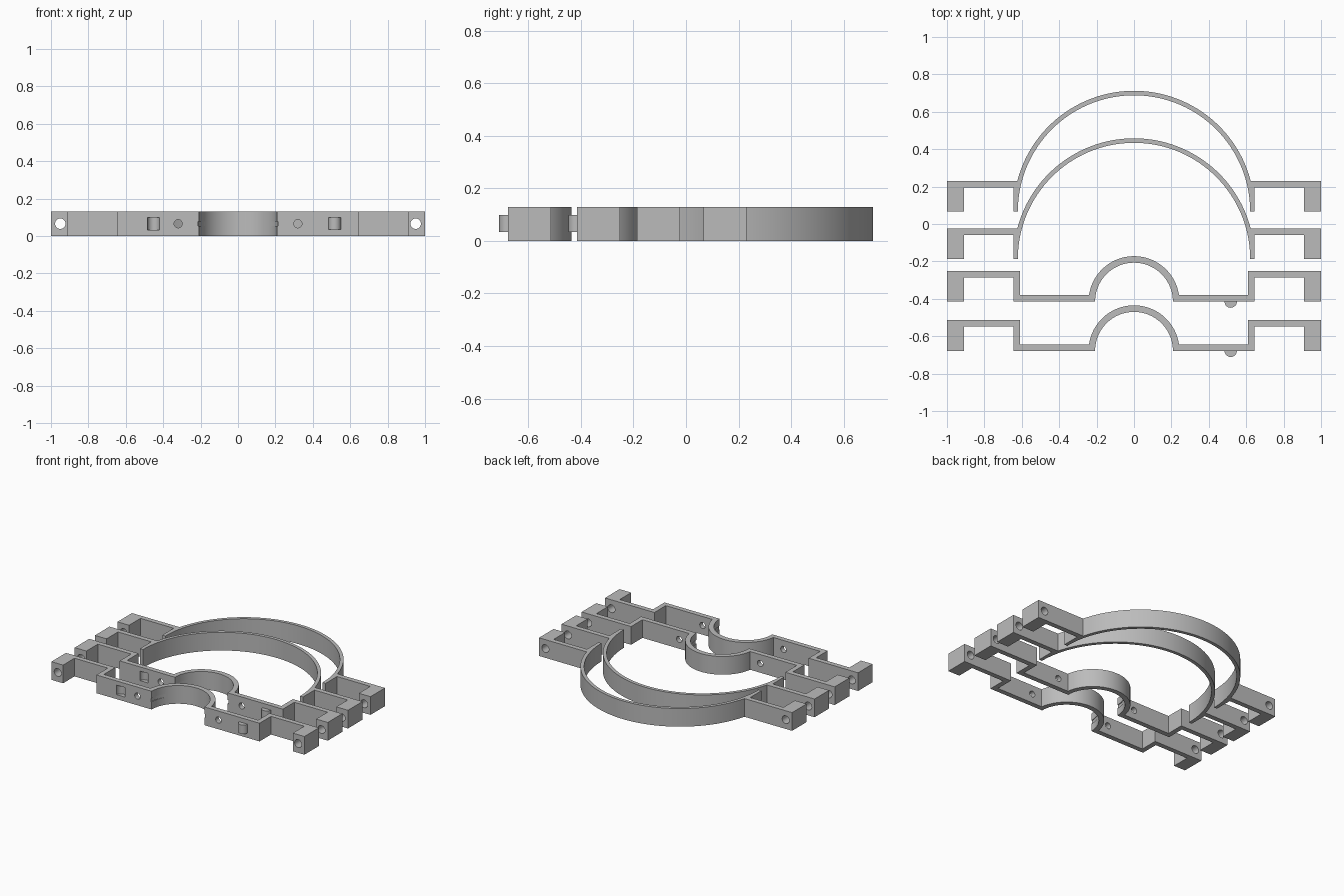
import bpy, bmesh, math
from mathutils import Matrix

if "Cube" in bpy.data.objects:
    bpy.data.objects.remove(bpy.data.objects["Cube"])

H = 0.13      # height of every clamp
T = 0.035     # strap thickness
MID = 0.066   # height of the holes

grey = bpy.data.materials.new("plain grey")
grey.diffuse_color = (0.5, 0.5, 0.5, 1)
grey.use_nodes = True
grey.node_tree.nodes["Principled BSDF"].inputs["Base Color"].default_value = grey.diffuse_color


def arc(r, cy, a0, a1, n):
    return [(r * math.cos(a0 + (a1 - a0) * i / n), cy + r * math.sin(a0 + (a1 - a0) * i / n))
            for i in range(n + 1)]


def add_prism(bm, pts, z0, z1):
    """Extrude a flat outline from z0 to z1."""
    face = bm.faces.new([bm.verts.new((x, y, z0)) for x, y in pts])
    ext = bmesh.ops.extrude_face_region(bm, geom=[face])
    for v in ext["geom"]:
        if isinstance(v, bmesh.types.BMVert):
            v.co.z = z1


def add_cyl(bm, x, y, z, r, depth, along_y):
    rot = Matrix.Rotation(math.pi / 2, 4, 'X') if along_y else Matrix()
    bmesh.ops.create_cone(bm, cap_ends=True, segments=32, radius1=r, radius2=r,
                          depth=depth, matrix=Matrix.Translation((x, y, z)) @ rot)


def make_object(name, bm):
    bmesh.ops.recalc_face_normals(bm, faces=bm.faces)
    me = bpy.data.meshes.new(name)
    bm.to_mesh(me)
    bm.free()
    me.materials.append(grey)
    ob = bpy.data.objects.new(name, me)
    bpy.context.collection.objects.link(ob)
    return ob


def smooth(ob):
    bpy.ops.object.select_all(action='DESELECT')
    ob.select_set(True)
    bpy.context.view_layer.objects.active = ob
    bpy.ops.object.shade_smooth_by_angle(angle=math.radians(30))


def cut(ob, cutter_bm):
    """Subtract the cutter and bake the result."""
    cutter = make_object("cutter", cutter_bm)
    mod = ob.modifiers.new("cut", 'BOOLEAN')
    mod.operation, mod.solver, mod.object = 'DIFFERENCE', 'EXACT', cutter
    dg = bpy.context.evaluated_depsgraph_get()
    baked = bpy.data.meshes.new_from_object(ob.evaluated_get(dg))
    ob.modifiers.clear()
    ob.data = baked
    bpy.data.objects.remove(cutter)
    smooth(ob)


def ear_holes(bm, y):
    for s in (-1, 1):
        add_cyl(bm, s * 0.95, y + 0.08, MID, 0.028, 0.4, True)


def mirrored(half):
    return half + [(-x, y) for x, y in reversed(half)]


def ear(y):
    """Outline of the right end lug, from its inner corner round to its top."""
    return [(0.908, y + 0.164 - T), (0.908, y), (1, y), (1, y + 0.164)]


def large_clamp(name, y):
    R, r = 0.645, 0.621
    inner = arc(r, y, math.pi, 0, 96)
    a = math.asin(0.164 / R)
    outer = arc(R, y, a, math.pi - a, 96)
    side = [(R, y), (R, y + 0.164 - T)] + ear(y)
    pts = inner + side + outer + [(-x, v) for x, v in reversed(side)]
    bm = bmesh.new()
    add_prism(bm, pts, 0, H)
    ob = make_object(name, bm)
    c = bmesh.new()
    ear_holes(c, y)
    cut(ob, c)


def small_clamp(name, y):
    R, r = 0.243, 0.208
    inner = arc(r, y, math.pi, 0, 64)
    a = math.asin(T / R)
    outer = arc(R, y, a, math.pi - a, 64)
    side = ([(0.645, y), (0.645, y + 0.164 - T)] + ear(y)
            + [(0.61, y + 0.164), (0.61, y + T)])
    pts = inner + side + outer + [(-x, v) for x, v in reversed(side)]
    bm = bmesh.new()
    add_prism(bm, pts, 0, H)
    ob = make_object(name, bm)
    # lug holes, screw holes, key socket and the tapering groove of the saddle
    c = bmesh.new()
    ear_holes(c, y)
    for s in (-1, 1):
        add_cyl(c, s * 0.32, y, MID, 0.022, 0.15, True)
    add_cyl(c, -0.452, y, MID, 0.032, 0.068, False)
    add_prism(c, arc(0.2151, y - 0.0125, 0, 2 * math.pi, 96)[:-1], MID - 0.013, MID + 0.013)
    cut(ob, c)
    # rounded key on the right strap
    k = bmesh.new()
    add_cyl(k, 0.517, y, MID, 0.033, 0.064, False)
    smooth(make_object(name + "_key", k))


small_clamp("small_clamp_front", -0.678)
small_clamp("small_clamp_rear", -0.415)
large_clamp("large_clamp_front", -0.187)
large_clamp("large_clamp_rear", 0.067)
